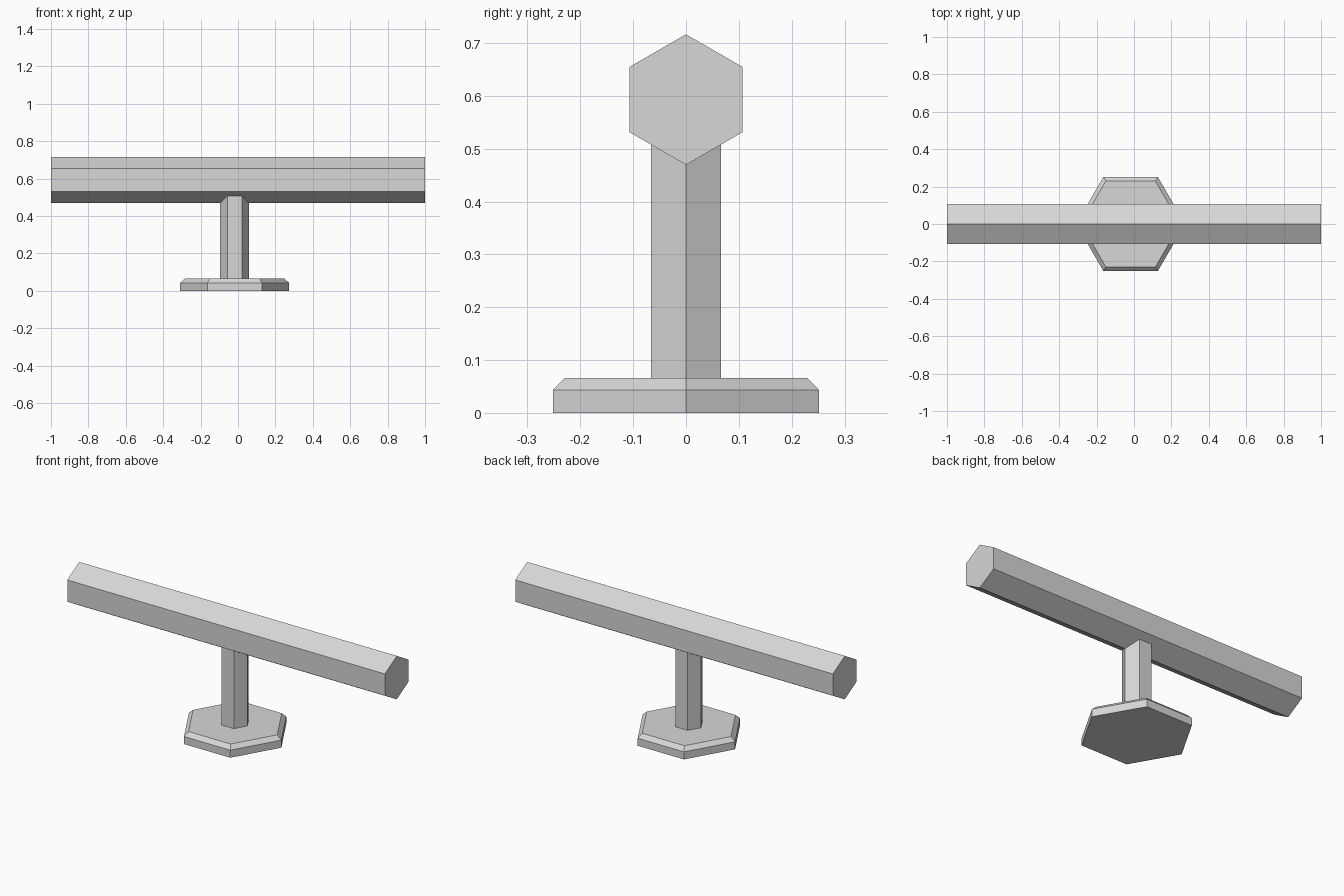
import bpy
import bmesh
from math import cos, sin, tau
from mathutils import Matrix

if "Cube" in bpy.data.objects:
    bpy.data.objects.remove(bpy.data.objects["Cube"], do_unlink=True)

# Single light grey finish
grey = bpy.data.materials.new("light grey")
grey.use_nodes = True
colour = (0.68, 0.68, 0.68, 1)
grey.diffuse_color = colour
grey.node_tree.nodes["Principled BSDF"].inputs["Base Color"].default_value = colour


def hex_solid(name, sections, matrix):
    """Stack hexagonal rings given as (radius, height), capped at both ends."""
    bm = bmesh.new()
    rings = [[bm.verts.new((r * cos(i * tau / 6), r * sin(i * tau / 6), h))
              for i in range(6)] for r, h in sections]
    for low, high in zip(rings, rings[1:]):
        for i in range(6):
            j = (i + 1) % 6
            bm.faces.new((low[i], low[j], high[j], high[i]))
    bm.faces.new(rings[0][::-1])
    bm.faces.new(rings[-1])
    bm.transform(matrix)
    bmesh.ops.recalc_face_normals(bm, faces=bm.faces)
    mesh = bpy.data.meshes.new(name)
    bm.to_mesh(mesh)
    bm.free()
    mesh.materials.append(grey)
    obj = bpy.data.objects.new(name, mesh)
    bpy.context.collection.objects.link(obj)
    return obj


stand = Matrix.Translation((-0.018, 0, 0))

# Chamfered foot plate
hex_solid("base", [(0.291, 0), (0.291, 0.043), (0.265, 0.066)], stand)

# Upright, its top buried in the bar
hex_solid("post", [(0.077, 0.06), (0.077, 0.55)], stand)

# Long horizontal bar, with an edge along the top and bottom
lay_down = Matrix.Translation((0, 0, 0.593)) @ Matrix.Rotation(tau / 4, 4, "Y")
hex_solid("crossbar", [(0.1235, -1), (0.1235, 1)], lay_down)
